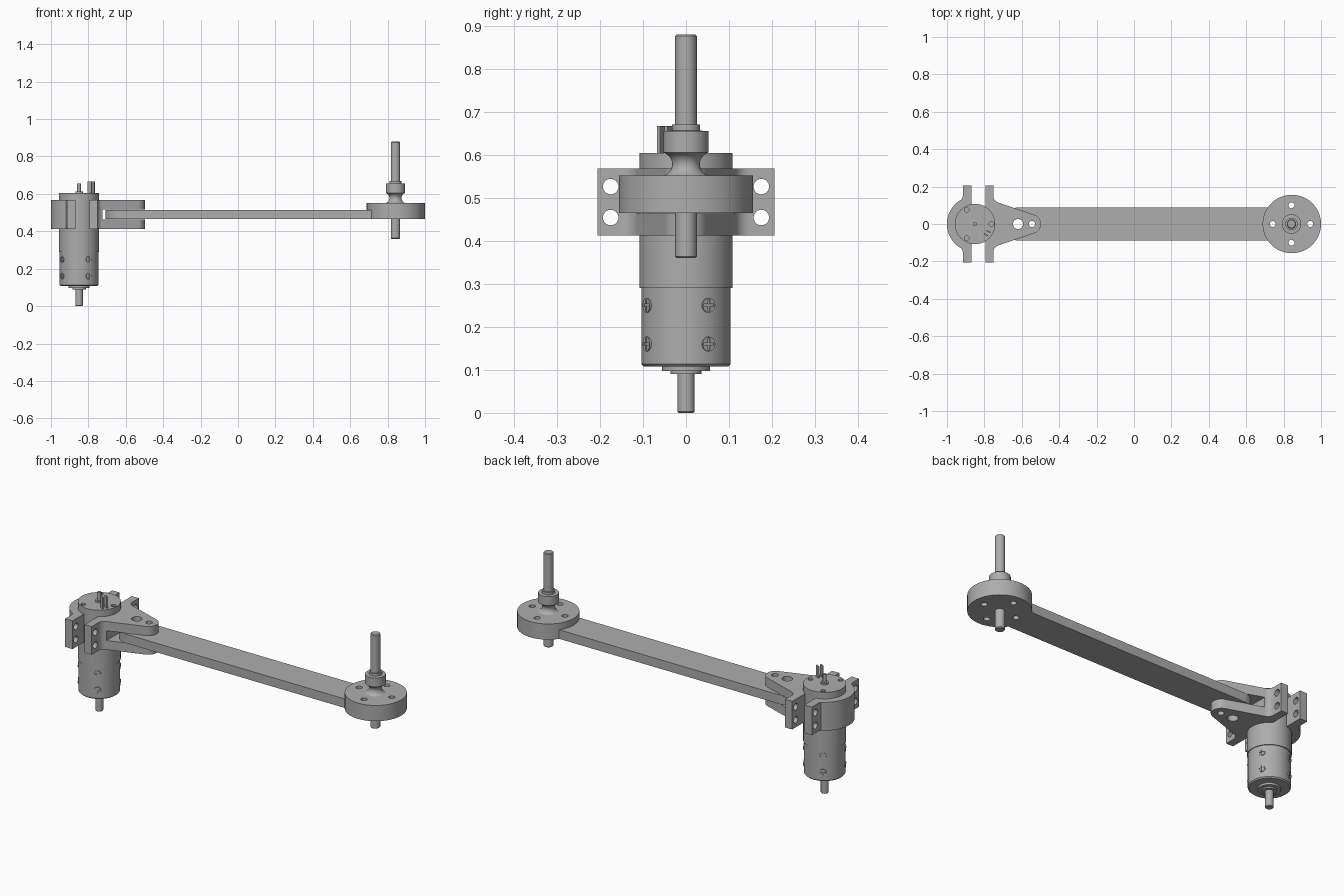
import bpy, bmesh, math
from mathutils import Matrix, Vector

if "Cube" in bpy.data.objects:
    bpy.data.objects.remove(bpy.data.objects["Cube"], do_unlink=True)

grey = bpy.data.materials.new("machined grey")
grey.use_nodes = True
grey.diffuse_color = (0.42, 0.42, 0.42, 1)
grey.node_tree.nodes["Principled BSDF"].inputs["Base Color"].default_value = (0.42, 0.42, 0.42, 1)

MX, DX = -0.85, 0.842          # motor axis and output disc axis


def finish(bm, name):
    bmesh.ops.recalc_face_normals(bm, faces=bm.faces)
    mesh = bpy.data.meshes.new(name)
    bm.to_mesh(mesh)
    bm.free()
    obj = bpy.data.objects.new(name, mesh)
    bpy.context.collection.objects.link(obj)
    mesh.materials.append(grey)
    return obj


def extrude(name, outline, z0, z1):
    """Prism from an outline in x, y."""
    bm = bmesh.new()
    face = bm.faces.new([bm.verts.new((x, y, z0)) for x, y in outline])
    top = bmesh.ops.extrude_face_region(bm, geom=[face])["geom"]
    verts = [v for v in top if isinstance(v, bmesh.types.BMVert)]
    bmesh.ops.translate(bm, verts=verts, vec=(0, 0, z1 - z0))
    return finish(bm, name)


def lathe(name, profile, x, y=0, sides=64):
    """Solid of revolution about a vertical axis from (radius, z) pairs."""
    bm = bmesh.new()
    rings = []
    for r, z in profile:
        angles = [math.tau * i / sides for i in range(sides)]
        rings.append([bm.verts.new((x + r * math.cos(a), y + r * math.sin(a), z)) for a in angles])
    for low, high in zip(rings, rings[1:]):
        for i in range(sides):
            j = (i + 1) % sides
            bm.faces.new((low[i], low[j], high[j], high[i]))
    bm.faces.new(rings[0])
    bm.faces.new(rings[-1])
    return finish(bm, name)


def rod(name, r, z0, z1, x, y=0, sides=32):
    return lathe(name, [(r, z0), (r, z1)], x, y, sides)


def box(name, x0, x1, y0, y1, z0, z1):
    return extrude(name, [(x0, y0), (x1, y0), (x1, y1), (x0, y1)], z0, z1)


def cut(obj, *cutters):
    for cutter in cutters:
        mod = obj.modifiers.new("cut", "BOOLEAN")
        mod.operation, mod.solver, mod.object = "DIFFERENCE", "EXACT", cutter
        bpy.context.view_layer.objects.active = obj
        bpy.ops.object.modifier_apply(modifier=mod.name)
        bpy.data.objects.remove(cutter, do_unlink=True)


def arc(cx, cy, r, a0, a1, n=24):
    angles = [math.radians(a0 + (a1 - a0) * i / n) for i in range(n + 1)]
    return [(cx + r * math.cos(a), cy + r * math.sin(a)) for a in angles]


def mirrored(half):
    """Close an outline by mirroring its upper half across y = 0."""
    return half + [(x, -y) for x, y in reversed(half)]


def bolt_hole(y, z):
    hole = rod("hole", 0.018, -0.1, 0.1, 0)
    hole.data.transform(Matrix.Translation((MX, y, z)) @ Matrix.Rotation(math.pi / 2, 4, "Y"))
    return hole


def bolt_holes():
    return [bolt_hole(y, z) for y in (-0.175, 0.175) for z in (0.454, 0.526)]


# Clamp: outer half ring with flanges
CZ0, CZ1 = 0.412, 0.568
outer = [(-0.87, 0.206), (-0.915, 0.206), (-0.915, 0.15)]
outer += arc(MX, 0, 0.15, 118, 178)
clamp_outer = extrude("outer_clamp", mirrored(outer), CZ0, CZ1)
cut(clamp_outer, rod("bore", 0.108, 0.3, 0.7, MX, 0, 64), *bolt_holes())

# Clamp: inner half with flanges and forked tapering plates
inner = [(-0.795, 0.206), (-0.752, 0.206), (-0.752, 0.15)]
inner += arc(-0.715, 0.15, 0.037, 190, 250, 8)
inner += arc(-0.55, 0, 0.052, 70, 2)
clamp_inner = extrude("forked_clamp", mirrored(inner), CZ0, CZ1)
cut(clamp_inner, rod("bore", 0.108, 0.3, 0.7, MX, 0, 64),
    box("slot", -0.725, -0.4, -0.25, 0.25, 0.463, 0.517),
    rod("hole", 0.027, 0.3, 0.7, -0.62), rod("hole", 0.017, 0.3, 0.7, -0.545), *bolt_holes())

# Arm with a rounded inner end
arm = extrude("arm", mirrored([(0.715, 0.088)] + arc(-0.62, 0, 0.088, 90, 178)), 0.465, 0.515)
cut(arm, rod("hole", 0.027, 0.3, 0.7, -0.62), rod("hole", 0.017, 0.3, 0.7, -0.545))

# Output disc with four holes
disc = rod("output_disc", 0.156, 0.465, 0.552, DX + 0.002, 0, 96)
cut(disc, *[rod("hole", 0.016, 0.4, 0.7, DX + dx, dy)
            for dx, dy in ((0.1, 0), (-0.1, 0), (0, 0.1), (0, -0.1))])

# Output shaft, flared neck and collar
lathe("output_shaft", [(0.021, 0.36), (0.025, 0.364), (0.025, 0.876), (0.021, 0.88)], DX, 0, 32)
neck = [(0.052 - 0.02 * math.sin(math.pi * i / 10) ** 0.6, 0.551 + 0.0054 * i) for i in range(11)]
lathe("collar", neck + [(0.052, 0.655), (0.033, 0.656), (0.033, 0.67)], DX, 0, 48)

# Motor can, gearbox and shafts
can = rod("motor_can", 0.108, 0.29, 0.604, MX, 0, 64)
cut(can, *[rod("hole", 0.013, 0.594, 0.7, MX + 0.088 * math.cos(a), 0.088 * math.sin(a))
           for a in (math.radians(d) for d in (0, 120, 240))])
lathe("gearbox", [(0.098, 0.108), (0.104, 0.114), (0.104, 0.29)], MX)
lathe("gearbox_boss", [(0.036, 0.09), (0.036, 0.097), (0.056, 0.097), (0.056, 0.11)], MX)
lathe("drive_shaft", [(0.017, 0), (0.02, 0.003), (0.02, 0.1)], MX, 0, 32)
rod("rear_bearing", 0.02, 0.6, 0.612, MX)
rod("rear_shaft", 0.01, 0.6, 0.656, MX, 0, 24)

# Electrical terminals
for i, side in enumerate((-1, 1)):
    tab = box("terminal_" + str(i + 1), -0.012, 0.012, -0.004, 0.004, 0.6, 0.667)
    tab.data.transform(Matrix.Translation((-0.785 + 0.007 * side, -0.049 + 0.009 * side, 0))
                       @ Matrix.Rotation(math.radians(-30), 4, "Z"))

# Cross-head screws around the gearbox
for turn in (30, 120, 210, 300):
    for z in (0.16, 0.25):
        screw = rod("gearbox_screw", 0.017, -0.006, 0.003, 0, 0, 24)
        cut(screw, box("slot", -0.014, 0.014, -0.0025, 0.0025, -0.002, 0.01),
            box("slot", -0.0025, 0.0025, -0.014, 0.014, -0.002, 0.01))
        screw.data.transform(Matrix.Rotation(math.radians(turn), 4, "Z")
                             @ Matrix.Translation((0.104, 0, 0))
                             @ Matrix.Rotation(math.pi / 2, 4, "Y"))
        screw.data.transform(Matrix.Translation((MX, 0, z)))

# Smooth the round surfaces, keep the machined edges sharp
bpy.ops.object.select_all(action="DESELECT")
for obj in bpy.context.scene.objects:
    if obj.type == "MESH" and grey.name in obj.data.materials:
        obj.select_set(True)
        bpy.context.view_layer.objects.active = obj
bpy.ops.object.shade_smooth_by_angle(angle=math.radians(30))
